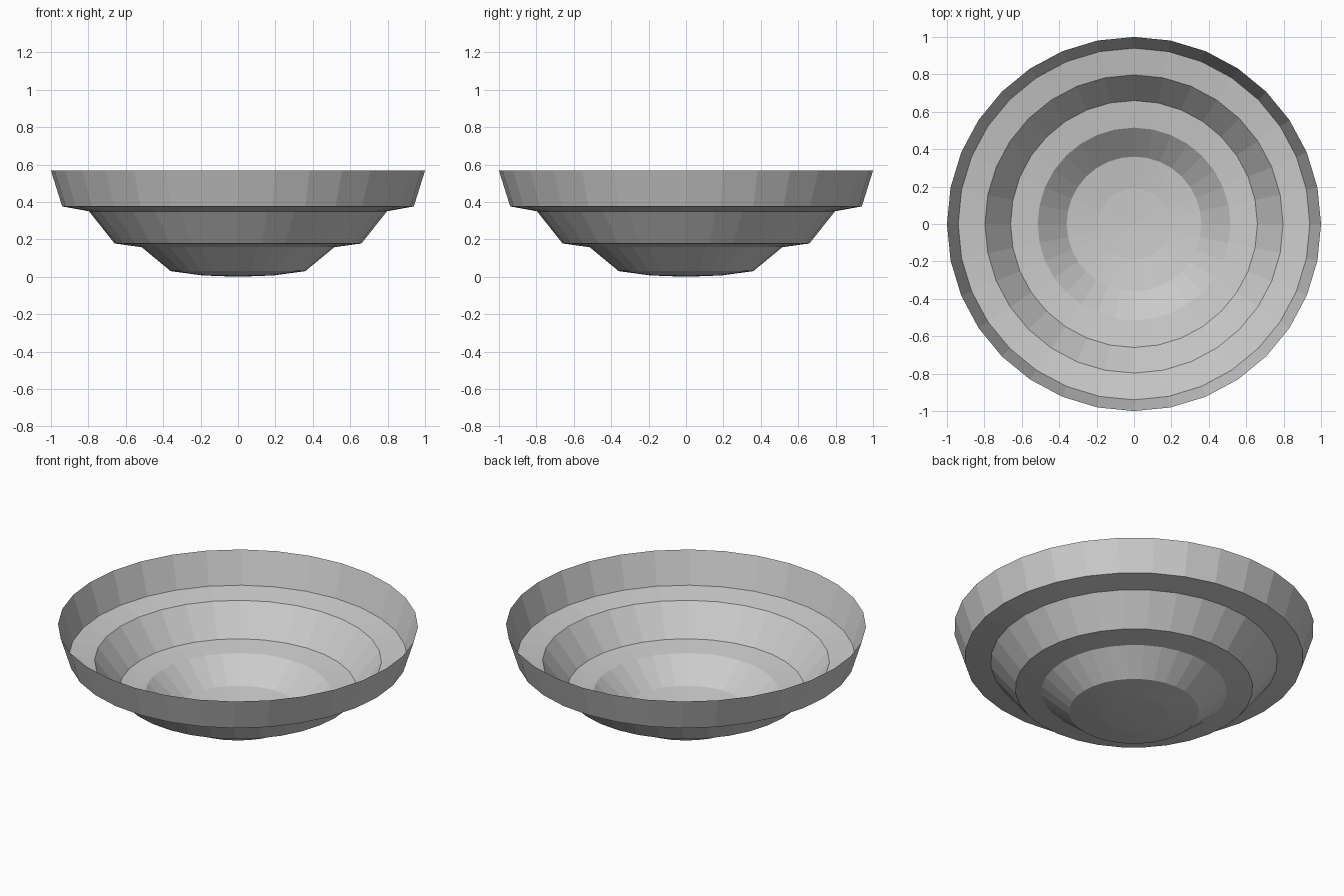
import bpy, bmesh
from math import cos, sin, tau

if "Cube" in bpy.data.objects:
    bpy.data.objects.remove(bpy.data.objects["Cube"])

SIDES = 32
# Stepped bowl profile: radius, height from the base outwards
PROFILE = [(0.19, 0.007), (0.36, 0.03), (0.515, 0.158), (0.66, 0.178),
           (0.797, 0.35), (0.94, 0.376), (1.0, 0.567)]

bm = bmesh.new()
rings = [[bm.verts.new((r * cos(tau * i / SIDES), r * sin(tau * i / SIDES), z))
          for i in range(SIDES)] for r, z in PROFILE]
centre = bm.verts.new((0, 0, 0))

# Shallow base fan and the stepped walls
for i in range(SIDES):
    j = (i + 1) % SIDES
    bm.faces.new((centre, rings[0][i], rings[0][j]))
    for low, high in zip(rings, rings[1:]):
        bm.faces.new((low[i], high[i], high[j], low[j]))

mesh = bpy.data.meshes.new("stepped_bowl")
bm.to_mesh(mesh)
bm.free()
bpy.context.collection.objects.link(bpy.data.objects.new("stepped_bowl", mesh))
